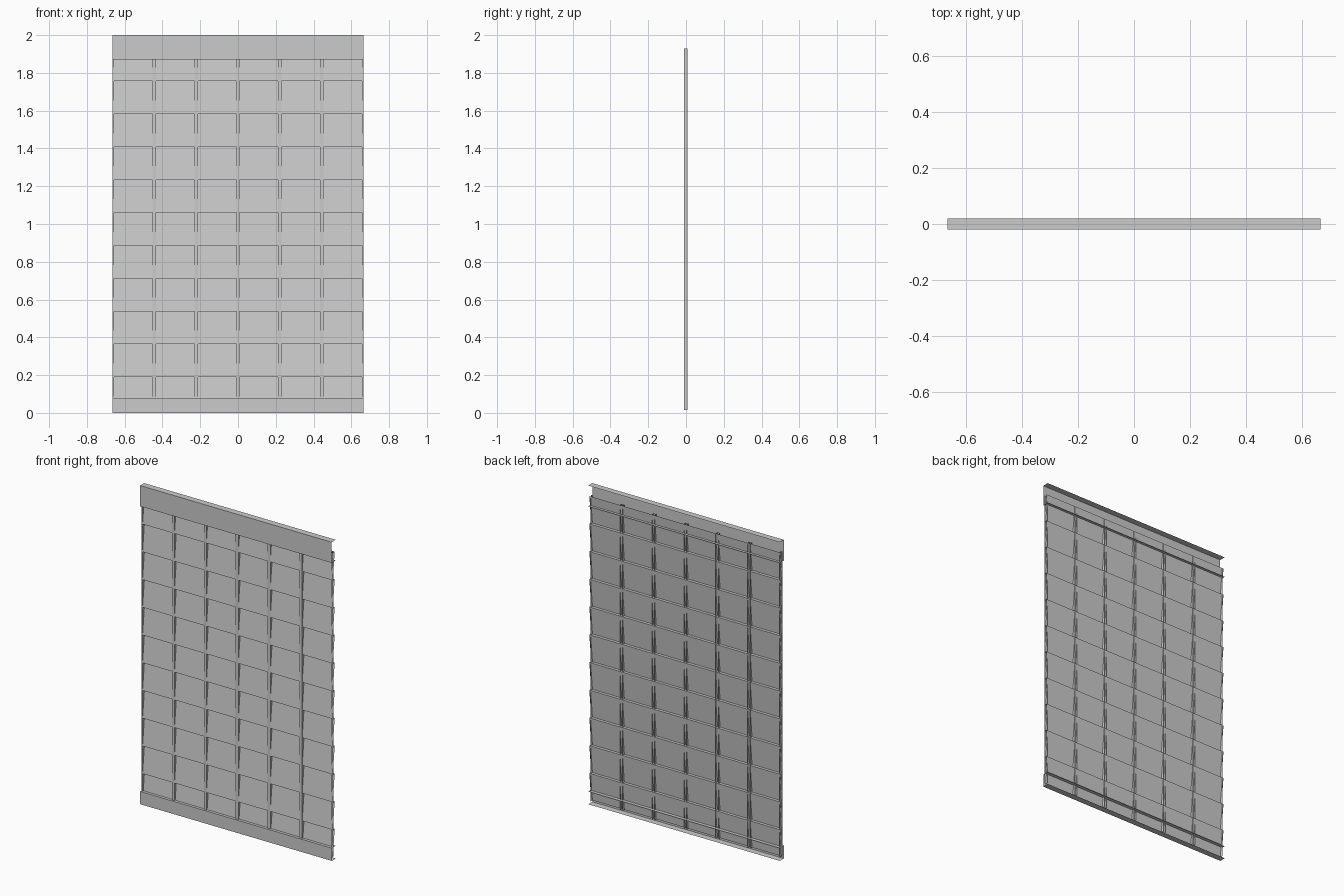
import bpy

if "Cube" in bpy.data.objects:
    bpy.data.objects.remove(bpy.data.objects["Cube"])

HALF_W = 0.665      # half width of the panel
DEPTH = 0.02        # half depth of the frame channels
RAIL_Y = 0.009      # half depth of the slats and rails
SLATS, Z_TOP, Z_LOW = 11, 1.93, 0.016


def sheet(name, start, end):
    """Thin sheet: sweep an open outline from the start points to the end points."""
    n = len(start)
    mesh = bpy.data.meshes.new(name)
    faces = [(i, i + 1, n + i + 1, n + i) for i in range(n - 1)]
    mesh.from_pydata(start + end, [], faces)
    obj = bpy.data.objects.new(name, mesh)
    bpy.context.collection.objects.link(obj)
    return obj


def sweep_x(name, profile):
    return sheet(name, [(-HALF_W, y, z) for y, z in profile],
                 [(HALF_W, y, z) for y, z in profile])


def sweep_z(name, profile):
    return sheet(name, [(x, y, Z_TOP) for x, y in profile],
                 [(x, y, Z_LOW) for x, y in profile])


# Header and footer channels, open at the back
for name, lo, hi in (("top_channel", 1.87, 2.0), ("bottom_channel", 0.0, 0.08)):
    sweep_x(name, [(DEPTH, hi), (-DEPTH, hi), (-DEPTH, lo), (DEPTH, lo)])

# Sloping slats joined by horizontal steps, top edge back and bottom edge forward
pitch = (Z_TOP - Z_LOW) / SLATS
profile = []
for i in range(SLATS):
    z = Z_TOP - i * pitch
    profile += [(RAIL_Y, z), (-RAIL_Y, z - pitch)]
sweep_x("slats", profile)

# Vertical rails: U channels between the columns, half channels at the ends
half = 0.009
for i in range(-3, 4):
    x = i * HALF_W / 3
    front = -RAIL_Y - 0.0005
    outline = [(x - half, RAIL_Y), (x - half, front), (x + half, front), (x + half, RAIL_Y)]
    if i == -3:
        outline = [(-HALF_W, front)] + outline[2:]
    elif i == 3:
        outline = outline[:2] + [(HALF_W, front)]
    sweep_z(f"rail_{i + 4}", outline)
